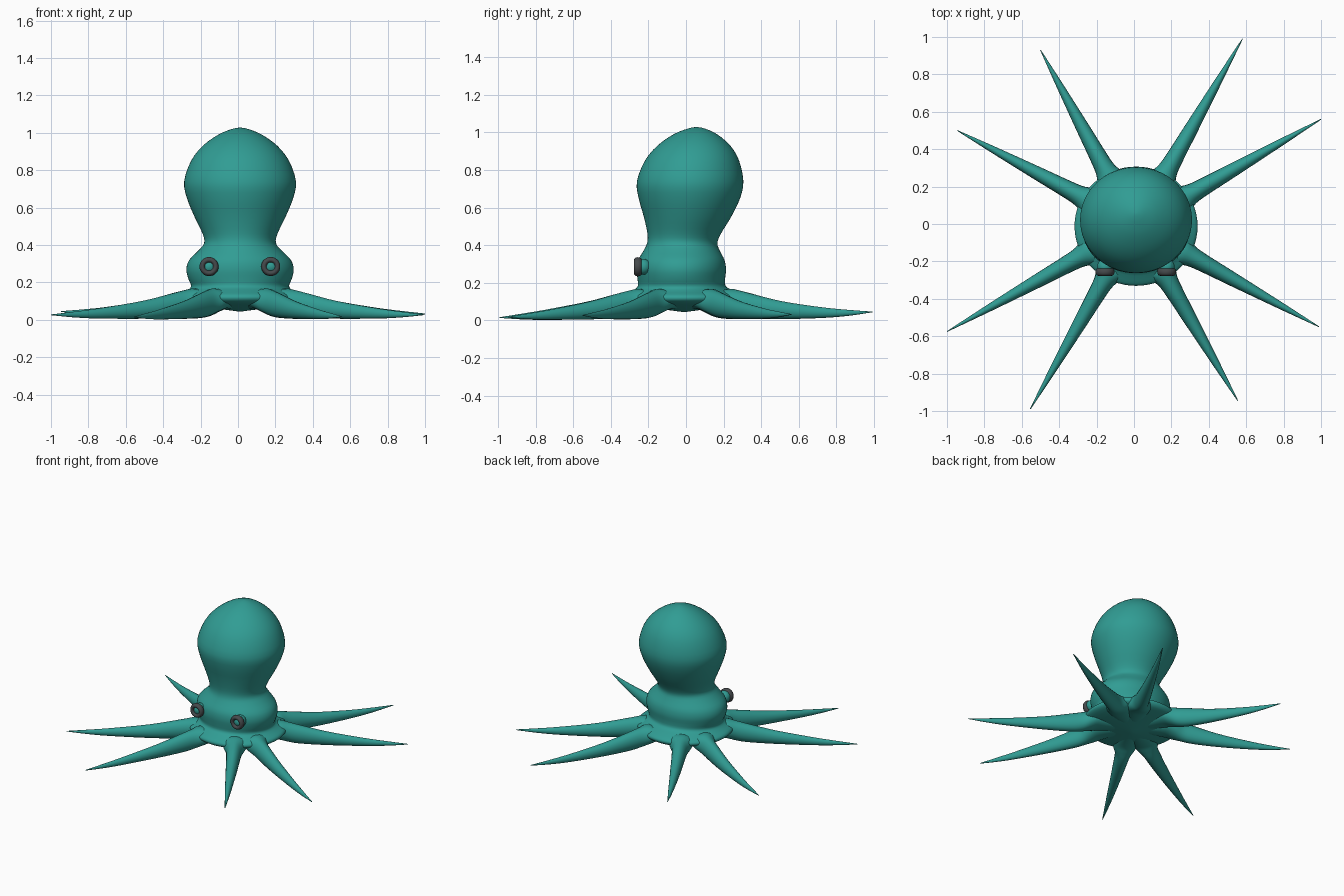
import bpy, bmesh, math
from mathutils import Vector, Matrix

if "Cube" in bpy.data.objects:
    bpy.data.objects.remove(bpy.data.objects["Cube"])


def material(name, rgb):
    m = bpy.data.materials.new(name)
    m.diffuse_color = (*rgb, 1)
    m.use_nodes = True
    m.node_tree.nodes["Principled BSDF"].inputs["Base Color"].default_value = m.diffuse_color
    return m


TEAL = material("teal skin", (0.03, 0.335, 0.295))
GREY = material("dark grey", (0.06, 0.068, 0.072))


def spline(rows, steps):
    """Catmull-Rom interpolation through rows of numbers."""
    pts = [Vector(r) for r in rows]
    pts = [pts[0]] + pts + [pts[-1]]
    out = []
    for i in range(1, len(pts) - 2):
        a, b, c, d = pts[i - 1:i + 3]
        for s in range(steps):
            t = s / steps
            out.append(0.5 * (2 * b + (c - a) * t + (2 * a - 5 * b + 4 * c - d) * t**2
                              + (3 * b - a - 3 * c + d) * t**3))
    return out + [pts[-1]]


def finish(name, bm, mat):
    bmesh.ops.recalc_face_normals(bm, faces=bm.faces)
    me = bpy.data.meshes.new(name)
    bm.to_mesh(me)
    bm.free()
    ob = bpy.data.objects.new(name, me)
    bpy.context.collection.objects.link(ob)
    me.materials.append(mat)
    bpy.ops.object.select_all(action='DESELECT')
    ob.select_set(True)
    bpy.context.view_layer.objects.active = ob
    bpy.ops.object.shade_smooth_by_angle(angle=math.radians(50))
    return ob


def loft(name, rings, mat):
    """Skin a list of closed rings and cap both ends."""
    bm = bmesh.new()
    vs = [[bm.verts.new(p) for p in ring] for ring in rings]
    n = len(vs[0])
    for a, b in zip(vs, vs[1:]):
        for i in range(n):
            j = (i + 1) % n
            bm.faces.new((a[i], a[j], b[j], b[i]))
    bm.faces.new(vs[0])
    bm.faces.new(vs[-1])
    return finish(name, bm, mat)


def angles(n):
    return [2 * math.pi * i / n for i in range(n)]


# Head, neck and skirt: height, x radius, y radius, y centre
BODY = [
    (0.045, 0.01, 0.01, -0.01), (0.06, 0.12, 0.12, -0.01),
    (0.085, 0.27, 0.27, -0.01), (0.105, 0.322, 0.312, -0.012),
    (0.13, 0.325, 0.315, -0.012), (0.155, 0.285, 0.275, -0.015),
    (0.18, 0.262, 0.235, -0.022), (0.22, 0.277, 0.233, -0.025),
    (0.27, 0.287, 0.238, -0.025), (0.32, 0.272, 0.23, -0.025),
    (0.37, 0.223, 0.203, -0.023), (0.41, 0.192, 0.187, -0.02),
    (0.46, 0.2, 0.195, -0.01), (0.55, 0.243, 0.232, 0.008),
    (0.65, 0.284, 0.27, 0.018), (0.74, 0.299, 0.283, 0.022),
    (0.85, 0.262, 0.25, 0.032), (0.93, 0.2, 0.193, 0.042),
    (0.99, 0.117, 0.115, 0.05), (1.02, 0.045, 0.045, 0.055),
    (1.028, 0.004, 0.004, 0.055)]
loft("body", [[(0.011 + rx * math.cos(a), cy + ry * math.sin(a), z) for a in angles(64)]
              for z, rx, ry, cy in spline(BODY, 3)], TEAL)

# Tentacles: distance, half width, top, bottom; roots flare into the skirt
ARM = [
    (0.08, 0.05, 0.12, 0.06), (0.22, 0.085, 0.155, 0.055),
    (0.28, 0.08, 0.168, 0.04), (0.34, 0.056, 0.158, 0.022),
    (0.42, 0.047, 0.14, 0.011), (0.6, 0.037, 0.1, 0.006),
    (0.85, 0.022, 0.062, 0.007), (1.0, 0.012, 0.044, 0.013),
    (1.14, 0.002, 0.029, 0.025)]
TIPS = [
    (0.58, 0.99, 0.045), (1.0, 0.56, 0.032), (0.99, -0.55, 0.027), (0.555, -0.945, 0.017),
    (-0.555, -0.99, 0.015), (-1.0, -0.575, 0.027), (-0.945, 0.5, 0.045), (-0.5, 0.93, 0.042)]
CENTRE = Vector((0.01, -0.01))
for k, (tx, ty, tz) in enumerate(TIPS):
    reach = Vector((tx, ty)) - CENTRE
    d = reach.normalized()
    side = Vector((-d.y, d.x))
    rings = []
    for r, w, top, bot in spline(ARM, 4):
        f = max(0, (r - 0.42) / 0.72)
        lift = (tz - 0.027) * f * f
        rr = r + (reach.length - 1.14) * f
        ring = []
        for a in angles(20):
            p = CENTRE + d * rr + side * (w * math.cos(a))
            ring.append((p.x, p.y, (top + bot) / 2 + lift + (top - bot) / 2 * math.sin(a)))
        rings.append(ring)
    loft(f"tentacle_{k + 1}", rings, TEAL)

# Eyes: teal ball in a dark ring
for side, x in (("left", -0.155), ("right", 0.175)):
    bm = bmesh.new()
    bmesh.ops.create_uvsphere(bm, u_segments=24, v_segments=16, radius=0.042,
                              matrix=Matrix.Translation((x, -0.228, 0.285)))
    finish(f"{side}_eyeball", bm, TEAL)
    bm = bmesh.new()
    grid = []
    for a in angles(28):
        grid.append([bm.verts.new((x + (0.036 + 0.015 * math.cos(b)) * math.cos(a),
                                   -0.256 + 0.021 * math.sin(b),
                                   0.285 + (0.036 + 0.015 * math.cos(b)) * math.sin(a)))
                     for b in angles(12)])
    for i in range(28):
        p, q = grid[i], grid[(i + 1) % 28]
        for j in range(12):
            m = (j + 1) % 12
            bm.faces.new((p[j], p[m], q[m], q[j]))
    finish(f"{side}_eye_ring", bm, GREY)
